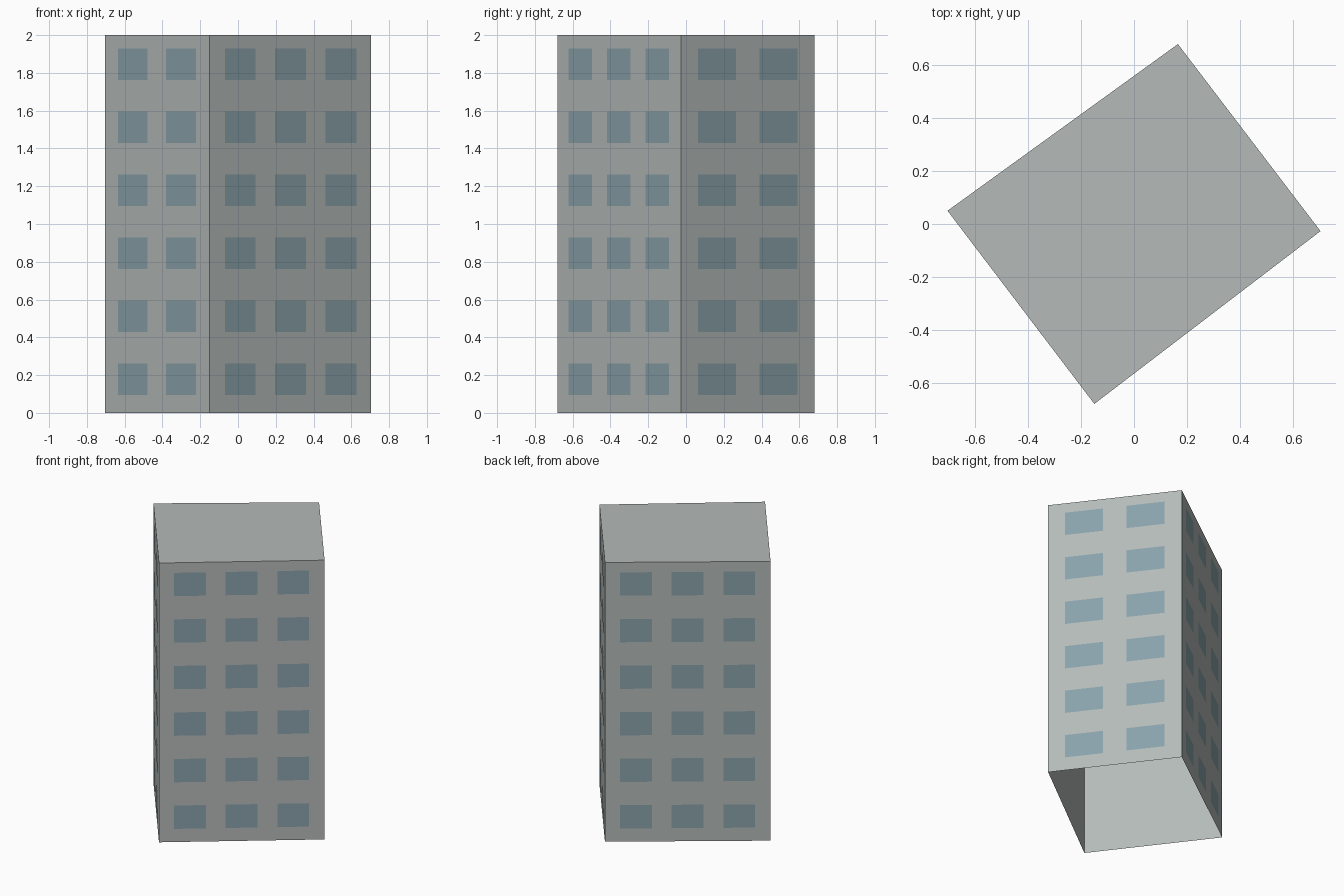
import bpy, bmesh
from mathutils import Vector

cube = bpy.data.objects.get("Cube")
if cube:
    bpy.data.objects.remove(cube, do_unlink=True)


def make_material(name, colour):
    mat = bpy.data.materials.new(name)
    mat.use_nodes = True
    mat.diffuse_color = (*colour, 1)
    mat.node_tree.nodes["Principled BSDF"].inputs["Base Color"].default_value = (*colour, 1)
    return mat


def make_object(name, bm, mat):
    mesh = bpy.data.meshes.new(name)
    bm.to_mesh(mesh)
    bm.free()
    mesh.materials.append(mat)
    obj = bpy.data.objects.new(name, mesh)
    bpy.context.collection.objects.link(obj)
    return obj


concrete = make_material("concrete grey", (0.46, 0.495, 0.48))
glass = make_material("window blue", (0.255, 0.365, 0.41))

HEIGHT = 2.0
FLOORS = 6
STOREY = HEIGHT / FLOORS
SILL, PANE_HEIGHT = 0.095, 0.167
GAP = 0.002

# Footprint corners, counter-clockwise from above
corners = [Vector(c) for c in ((-0.705, 0.05, 0), (-0.15, -0.68, 0),
                               (0.705, -0.027, 0), (0.166, 0.68, 0))]
up = Vector((0, 0, 1))

# Tower shell: four walls and a flat roof, open underneath
bm = bmesh.new()
base = [bm.verts.new(c) for c in corners]
top = [bm.verts.new(c + up * HEIGHT) for c in corners]
for i in range(4):
    j = (i + 1) % 4
    bm.faces.new((base[i], base[j], top[j], top[i]))
bm.faces.new(top)
make_object("tower_shell", bm, concrete)

# Window spans along each wall, as fractions of its width
narrow = [(0.127, 0.412), (0.587, 0.872)]
wide = [(0.092, 0.283), (0.403, 0.595), (0.715, 0.907)]
names = ["front_right", "front_left", "back_left", "back_right"]

# Window panes laid just outside every wall
for i, name in enumerate(names):
    start, end = corners[i], corners[(i + 1) % 4]
    outward = (end - start).cross(up).normalized() * GAP
    bm = bmesh.new()
    for floor in range(FLOORS):
        low = floor * STOREY + SILL
        high = low + PANE_HEIGHT
        for a, b in (wide if i % 2 else narrow):
            outline = ((a, low), (b, low), (b, high), (a, high))
            bm.faces.new([bm.verts.new(start.lerp(end, t) + outward + up * z)
                          for t, z in outline])
    make_object(name + "_windows", bm, glass)
